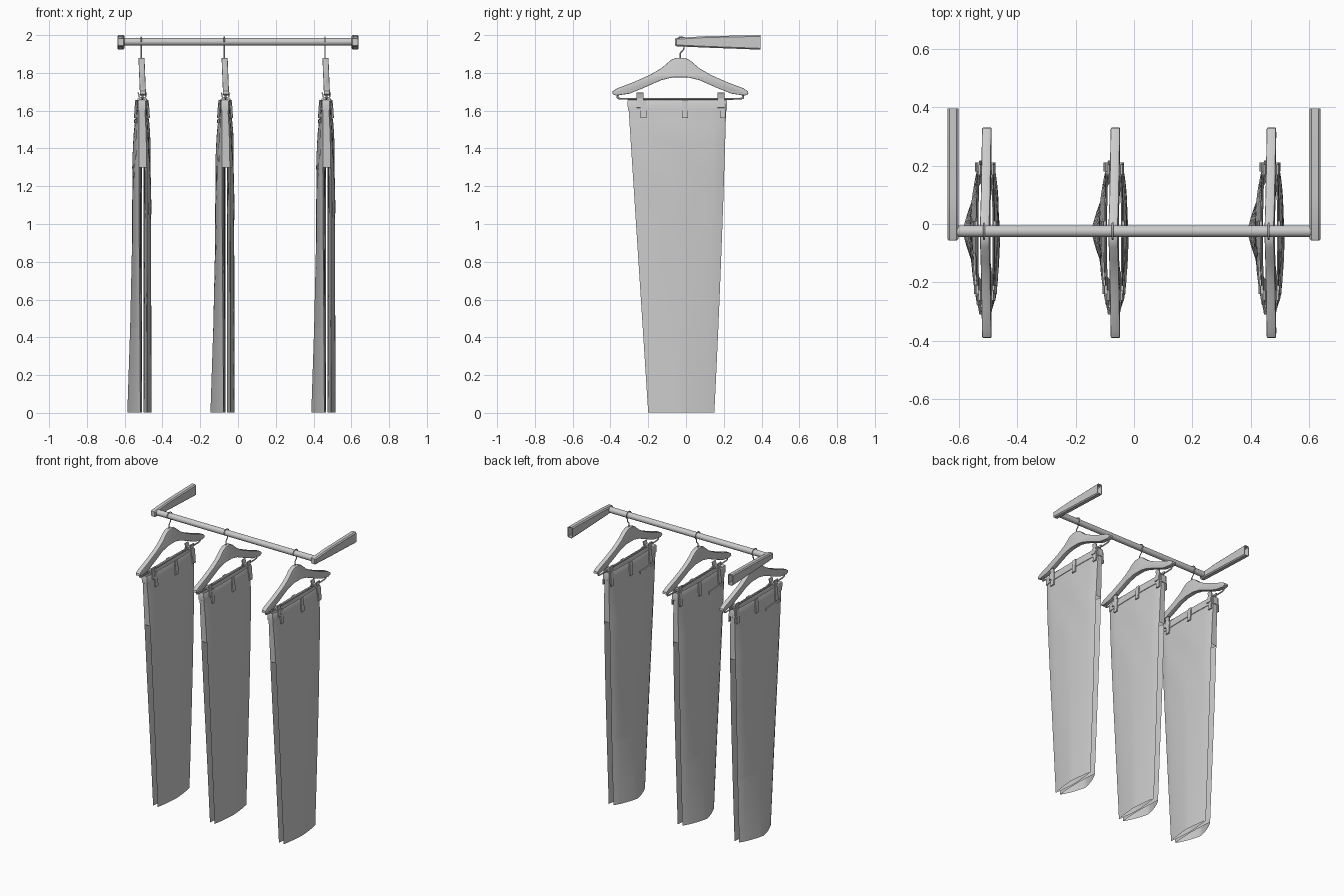
import bpy, bmesh, math
from mathutils import Matrix

if "Cube" in bpy.data.objects:
    bpy.data.objects.remove(bpy.data.objects["Cube"])


def finish(name, bm, smooth=None, merge=None):
    bmesh.ops.recalc_face_normals(bm, faces=bm.faces)
    me = bpy.data.meshes.new(name)
    bm.to_mesh(me)
    bm.free()
    ob = bpy.data.objects.new(name, me)
    bpy.context.collection.objects.link(ob)
    if smooth:
        bpy.ops.object.select_all(action='DESELECT')
        ob.select_set(True)
        bpy.context.view_layer.objects.active = ob
        bpy.ops.object.shade_smooth_by_angle(angle=math.radians(smooth))
    return ob


def loft(bm, rings, cap_start=False, cap_end=False):
    vs = [[bm.verts.new(p) for p in r] for r in rings]
    n = len(rings[0])
    for a, b in zip(vs, vs[1:]):
        for i in range(n):
            j = (i + 1) % n
            bm.faces.new((a[i], a[j], b[j], b[i]))
    if cap_start:
        bm.faces.new(vs[0])
    if cap_end:
        bm.faces.new(vs[-1])


def box(bm, c, s, tilt=0):
    m = (Matrix.Translation(c) @ Matrix.Rotation(tilt, 4, 'Y')
         @ Matrix.Diagonal((s[0], s[1], s[2], 1)))
    bmesh.ops.create_cube(bm, size=1, matrix=m)


def wire(name, pts, r, kind='POLY'):
    cu = bpy.data.curves.new(name, 'CURVE')
    cu.dimensions = '3D'
    cu.bevel_depth = r
    cu.bevel_resolution = 2
    cu.resolution_u = 6
    cu.use_fill_caps = True
    sp = cu.splines.new(kind)
    sp.points.add(len(pts) - 1)
    for p, co in zip(sp.points, pts):
        p.co = (*co, 1)
    if kind == 'NURBS':
        sp.order_u = 3
        sp.use_endpoint_u = True
    ob = bpy.data.objects.new(name, cu)
    bpy.context.collection.objects.link(ob)


# Trouser cross-section: z, outer left, left crease, right crease, outer right
KEYS = [(0, -.073, -.004, .032, .054), (.45, -.058, -.006, .032, .054),
        (.9, -.048, -.010, .032, .053), (1.3, -.047, -.012, .030, .052),
        (1.5, -.036, -.012, .026, .045), (1.6, -.025, -.012, .020, .034),
        (1.7, -.020, -.012, .020, .030)]
N = 16


def at(z):
    for a, b in zip(KEYS, KEYS[1:]):
        if z <= b[0]:
            f = (z - a[0]) / (b[0] - a[0])
            return [p + (q - p) * f for p, q in zip(a, b)][1:]


def span(z):
    return -.2 - .0645 * z, .15 + .05 * z - .007 * z * z


def point(z, side, t, inner=False, grow=0):
    ao, at_, bt, bo = at(z)
    y0, y1 = span(z)
    tip, out = (at_, ao) if side < 0 else (bt, bo)
    if inner:
        out = .006 if side < 0 else .014
    square = min(1, z / 1.6)
    ridge = .5 * (1 - square)
    s = max(0, math.sin(math.pi * t))
    p = (1 - ridge) * s ** (.75 - .35 * square) + ridge * (1 - abs(2 * t - 1))
    x = tip + (out - tip) * p
    if not inner and 1.0 < z < 1.55:
        x += .0025 * s * math.sin(9 * t + 14 * z + side)
    return x + side * grow, y0 - grow + (y1 - y0 + 2 * grow) * t


def half(X, z, side, inner=False, grow=0, h=None):
    pts = [point(z, side, i / N, inner, grow) for i in range(N + 1)]
    return [(X + x, y, z if h is None else h) for x, y in pts]


def leg_ring(X, z, side):
    return half(X, z, side) + half(X, z, side, True)[-2:0:-1]


def body_ring(X, z, grow=0):
    return half(X, z, -1, grow=grow) + half(X, z, 1, grow=grow)[::-1]


def trousers(X):
    # folded legs in three panels each, joined to the hip section
    bm = bmesh.new()
    for side in (-1, 1):
        for zs in ((.003, .15, .3, .45), (.45, .6, .75, .9), (.9, 1.0, 1.1, 1.2, 1.3)):
            loft(bm, [leg_ring(X, z, side) for z in zs])
    loft(bm, [body_ring(X, z) for z in (1.3, 1.36, 1.42, 1.48, 1.54, 1.6, 1.62)])
    seam = [v for v in bm.verts if abs(v.co.z - 1.3) < 1e-4]
    bmesh.ops.remove_doubles(bm, verts=seam, dist=1e-4)
    finish("trousers", bm, 40)

    # waistband, turned over to the inside
    bm = bmesh.new()
    loft(bm, [body_ring(X, z, g) for z, g in
              ((1.6, .001), (1.602, .004), (1.65, .004), (1.655, .001), (1.65, -.003), (1.6, -.003))])
    finish("waistband", bm, 40)

    # belt loops on both faces
    bm = bmesh.new()
    for side in (-1, 1):
        for y in (-.225, -.005, .195):
            y0, y1 = span(1.6)
            x = point(1.6, side, (y - y0) / (y1 - y0))[0]
            box(bm, (X + x + side * .006, y, 1.608), (.008, .03, .095), -side * .08)
    finish("belt_loops", bm)

    # pocket welt on the left face
    bm = bmesh.new()
    y0, y1 = span(1.545)
    rows = [(y, point(1.545, -1, (y - y0) / (y1 - y0))[0]) for y in (-.275, -.24, -.17, -.1)]
    loft(bm, [[(X + x + .006, y, 1.535), (X + x - .005, y, 1.535),
               (X + x - .005, y, 1.553), (X + x + .006, y, 1.553)] for y, x in rows], True, True)
    finish("pocket_welt", bm)


def hanger(X):
    # shoulder-shaped body, right half mirrored about y = -0.03
    top = [(.022, 1.88), (.05, 1.868), (.10, 1.825), (.16, 1.79), (.25, 1.75),
           (.335, 1.718), (.358, 1.703), (.36, 1.688), (.34, 1.680)]
    low = [(.27, 1.69), (.20, 1.718), (.10, 1.762), (.04, 1.776)]
    right = top + low
    outline = [(-.03 + y, z) for y, z in right] + [(-.03 - y, z) for y, z in right[::-1]]
    bm = bmesh.new()
    loft(bm, [[(X + dx + (1.88 - z) * .04, y, z) for y, z in outline] for dx in (-.014, .018)],
         True, True)
    bmesh.ops.recalc_face_normals(bm, faces=bm.faces)
    rim = [e for e in bm.edges if abs(e.verts[0].co.x - e.verts[1].co.x) < .02]
    bmesh.ops.bevel(bm, geom=rim, offset=.004, segments=2, affect='EDGES', profile=.5)
    finish("hanger_body", bm, 35)

    # hook over the rail
    hook = [(X, -.03, 1.86), (X, -.03, 1.905), (X, -.012, 1.925)]
    for i in range(11):
        a = math.radians(-55 + 23.5 * i)
        hook.append((X, -.025 + .027 * math.cos(a), 1.965 + .025 * math.sin(a)))
    wire("hanger_hook", hook, .0035)

    # lower wire bar curling up into the arm ends
    b = X + .007
    wire("hanger_bar", [(b, -.355, 1.69), (b, -.37, 1.668), (b, -.345, 1.662), (b, -.2, 1.662),
                        (b, .14, 1.662), (b, .285, 1.662), (b, .31, 1.668), (b, .295, 1.69)],
         .0045, 'NURBS')

    # two trouser clips: pairs of jaws around the bar
    bm = bmesh.new()
    for y in (-.243, .185):
        for s in (-1, 1):
            box(bm, (b + s * .018, y, 1.678), (.007, .036, .036), s * .25)
            box(bm, (b + s * .025, y, 1.64), (.007, .036, .05), -s * .15)
        box(bm, (b, y, 1.664), (.034, .026, .016))
    finish("hanger_clips", bm)


# hanging rail
bm = bmesh.new()
bmesh.ops.create_cone(bm, cap_ends=True, segments=24, radius1=.02, radius2=.02, depth=1.22,
                      matrix=Matrix.Translation((0, -.025, 1.965)) @ Matrix.Rotation(math.pi / 2, 4, 'Y'))
finish("rail", bm, 40)


def bracket_ring(X, y, z0, z1, w, c):
    return [(X + sx, y, z) for sx, z in
            ((-w, z0 + c), (-w + c, z0), (w - c, z0), (w, z0 + c),
             (w, z1 - c), (w - c, z1), (-w + c, z1), (-w, z1 - c))]


# tapered hollow wall brackets, open at the back
for X in (-.62, .62):
    bm = bmesh.new()
    loft(bm, [bracket_ring(X, y, *r) for y, *r in
              ((-.057, 1.946, 1.981, .014, .004), (-.05, 1.941, 1.985, .019, .007),
               (.10, 1.934, 1.994, .019, .007), (.395, 1.923, 2.0, .019, .007),
               (.395, 1.928, 1.995, .015, .005), (.0, 1.942, 1.985, .015, .005))], True, True)
    finish("rail_bracket", bm, 30)

for X in (-.513, -.073, .461):
    trousers(X)
    hanger(X)
